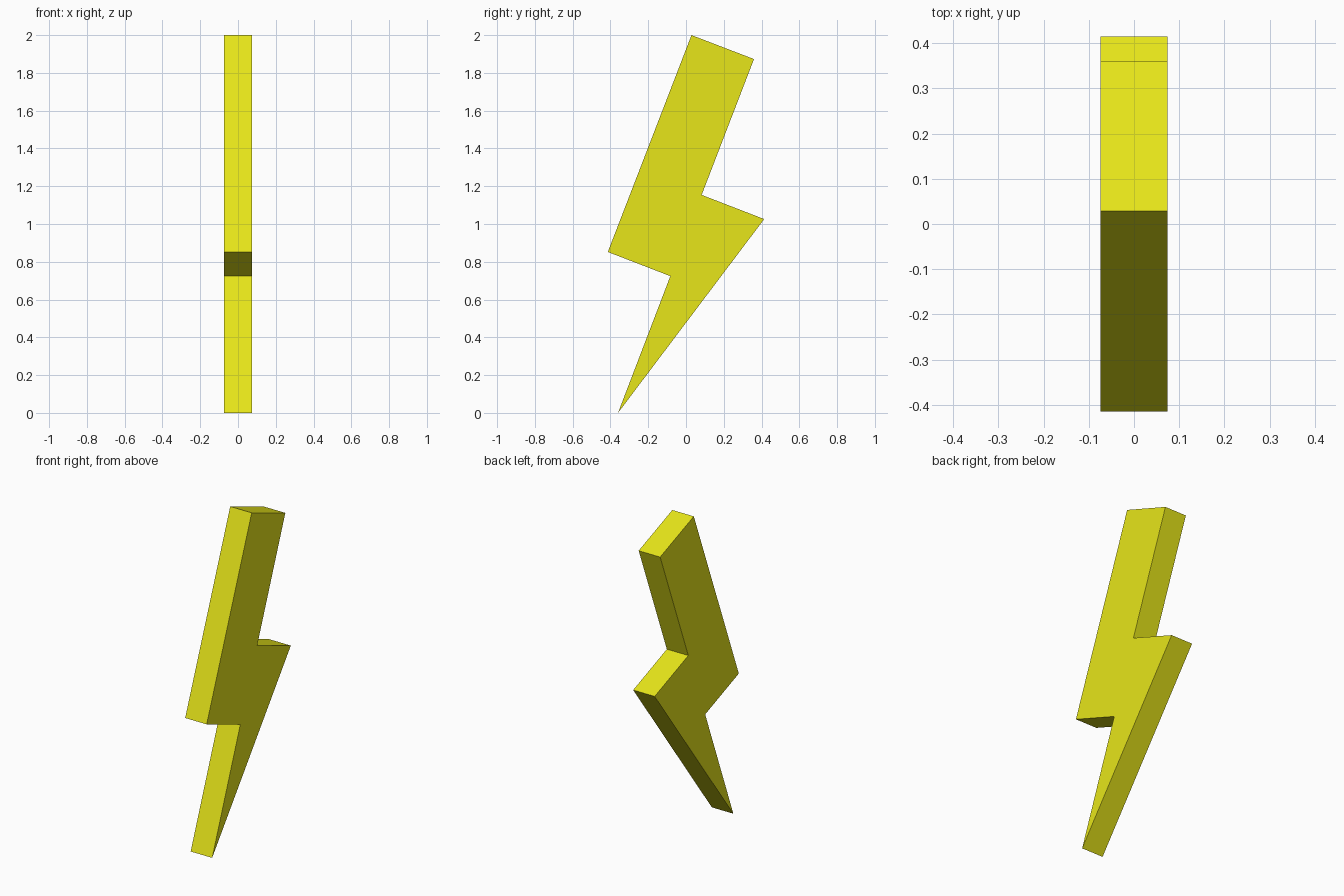
import bpy
import bmesh

if "Cube" in bpy.data.objects:
    bpy.data.objects.remove(bpy.data.objects["Cube"])

HALF_WIDTH = 0.074

# Zigzag outline in (y, z), clockwise from the top corner
OUTLINE = [
    (0.029, 2.0), (0.36, 1.873), (0.083, 1.154), (0.414, 1.026),
    (-0.36, 0.0), (-0.083, 0.724), (-0.414, 0.852),
]

# Bolt: flat profile extruded across x
bm = bmesh.new()
profile = bm.faces.new([bm.verts.new((-HALF_WIDTH, y, z)) for y, z in OUTLINE])
extruded = bmesh.ops.extrude_face_region(bm, geom=[profile], use_keep_orig=True)
moved = [v for v in extruded["geom"] if isinstance(v, bmesh.types.BMVert)]
bmesh.ops.translate(bm, verts=moved, vec=(2 * HALF_WIDTH, 0, 0))
bmesh.ops.recalc_face_normals(bm, faces=bm.faces[:])

mesh = bpy.data.meshes.new("lightning_bolt")
bm.to_mesh(mesh)
bm.free()
bolt = bpy.data.objects.new("lightning_bolt", mesh)
bpy.context.collection.objects.link(bolt)

# Yellow colour
yellow = bpy.data.materials.new("yellow")
yellow.diffuse_color = (0.8, 0.79, 0.01, 1.0)
yellow.use_nodes = True
yellow.node_tree.nodes["Principled BSDF"].inputs["Base Color"].default_value = yellow.diffuse_color
mesh.materials.append(yellow)
